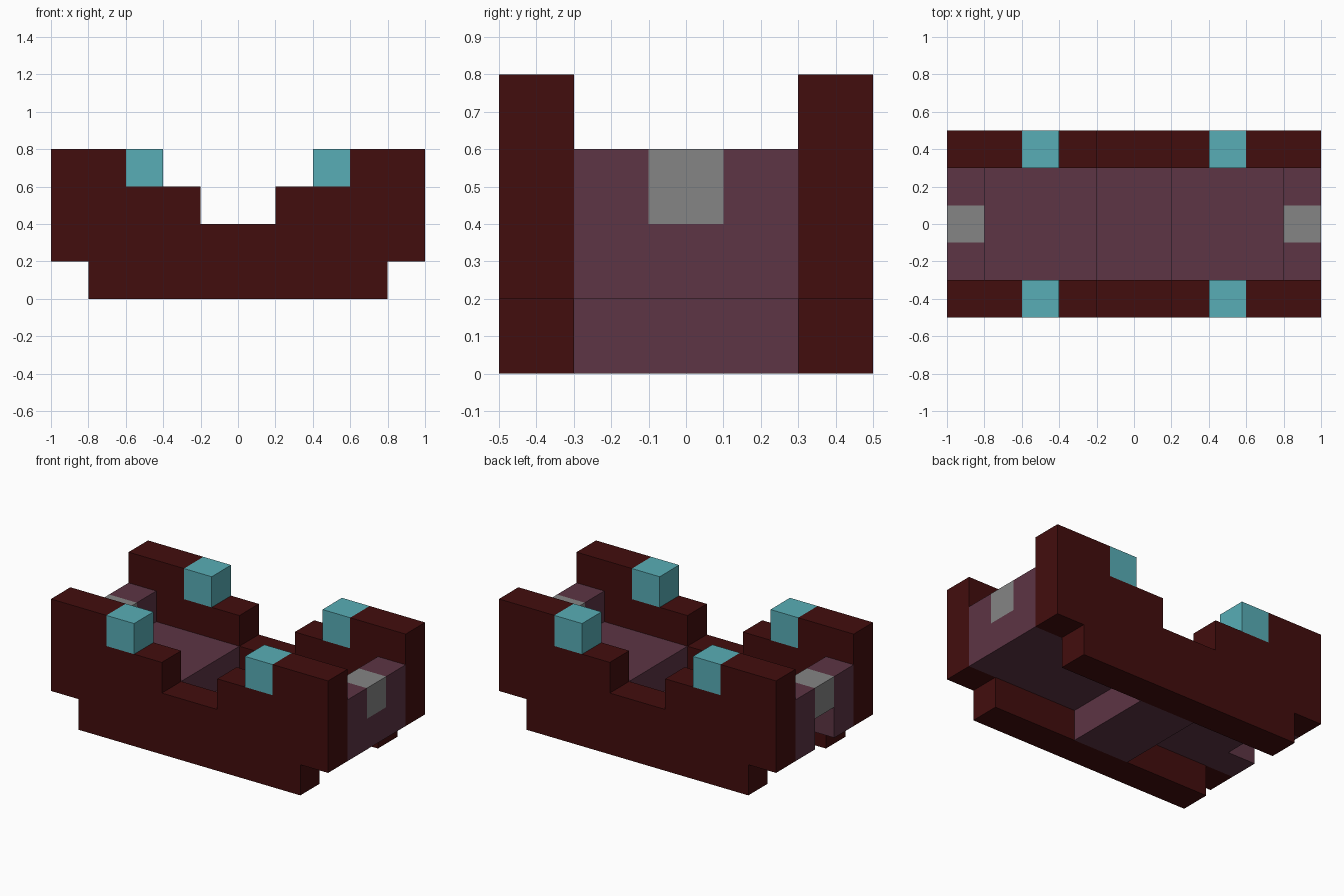
import bpy
import bmesh

cube = bpy.data.objects.get("Cube")
if cube:
    bpy.data.objects.remove(cube, do_unlink=True)


def material(name, colour):
    mat = bpy.data.materials.new(name)
    mat.use_nodes = True
    mat.diffuse_color = (*colour, 1)
    bsdf = next(n for n in mat.node_tree.nodes if n.type == "BSDF_PRINCIPLED")
    bsdf.inputs["Base Color"].default_value = (*colour, 1)
    return mat


dark_red = material("dark red", (0.055, 0.004, 0.004))
plum = material("plum", (0.109, 0.035, 0.058))
grey = material("grey", (0.235, 0.235, 0.235))
teal = material("teal", (0.098, 0.423, 0.468))


def prism(name, profile, y0, y1, mat):
    """Extrude an x-z outline from y0 to y1."""
    bm = bmesh.new()
    face = bm.faces.new([bm.verts.new((x, y0, z)) for x, z in profile])
    top = bmesh.ops.extrude_face_region(bm, geom=[face])["geom"]
    moved = [v for v in top if isinstance(v, bmesh.types.BMVert)]
    bmesh.ops.translate(bm, verts=moved, vec=(0, y1 - y0, 0))
    bmesh.ops.recalc_face_normals(bm, faces=bm.faces)
    mesh = bpy.data.meshes.new(name)
    bm.to_mesh(mesh)
    bm.free()
    mesh.materials.append(mat)
    obj = bpy.data.objects.new(name, mesh)
    bpy.context.collection.objects.link(obj)
    return obj


def box(name, xs, ys, zs, mat):
    (x0, x1), (z0, z1) = sorted(xs), zs
    outline = [(x0, z0), (x1, z0), (x1, z1), (x0, z1)]
    return prism(name, outline, *ys, mat)


# Stepped side walls, with a seat cut for each teal block
half = [(0.8, 0), (0.8, 0.2), (1, 0.2), (1, 0.8), (0.6, 0.8),
        (0.6, 0.6), (0.2, 0.6), (0.2, 0.4)]
outline = half + [(-x, z) for x, z in reversed(half)]

for side, ys in (("front", (-0.5, -0.3)), ("back", (0.3, 0.5))):
    prism(side + "_wall", outline, *ys, dark_red)
    for end, s in (("left", 1), ("right", -1)):
        box(f"{side}_{end}_teal_block", (s * 0.4, s * 0.6), ys, (0.6, 0.8), teal)

# Sunken middle floor
box("middle_floor", (-0.2, 0.2), (-0.3, 0.3), (0, 0.2), plum)

# Raised floors and end walls
for end, s in (("left", 1), ("right", -1)):
    outer = (s * 0.8, s)
    box(end + "_floor", (s * 0.2, s * 0.8), (-0.3, 0.3), (0.2, 0.4), plum)
    box(end + "_end_front_post", outer, (-0.3, -0.1), (0.2, 0.6), plum)
    box(end + "_end_back_post", outer, (0.1, 0.3), (0.2, 0.6), plum)
    box(end + "_grey_block", outer, (-0.1, 0.1), (0.4, 0.6), grey)

# Only the left end is filled below its grey block
box("left_end_sill", (0.8, 1), (-0.1, 0.1), (0.2, 0.4), plum)
